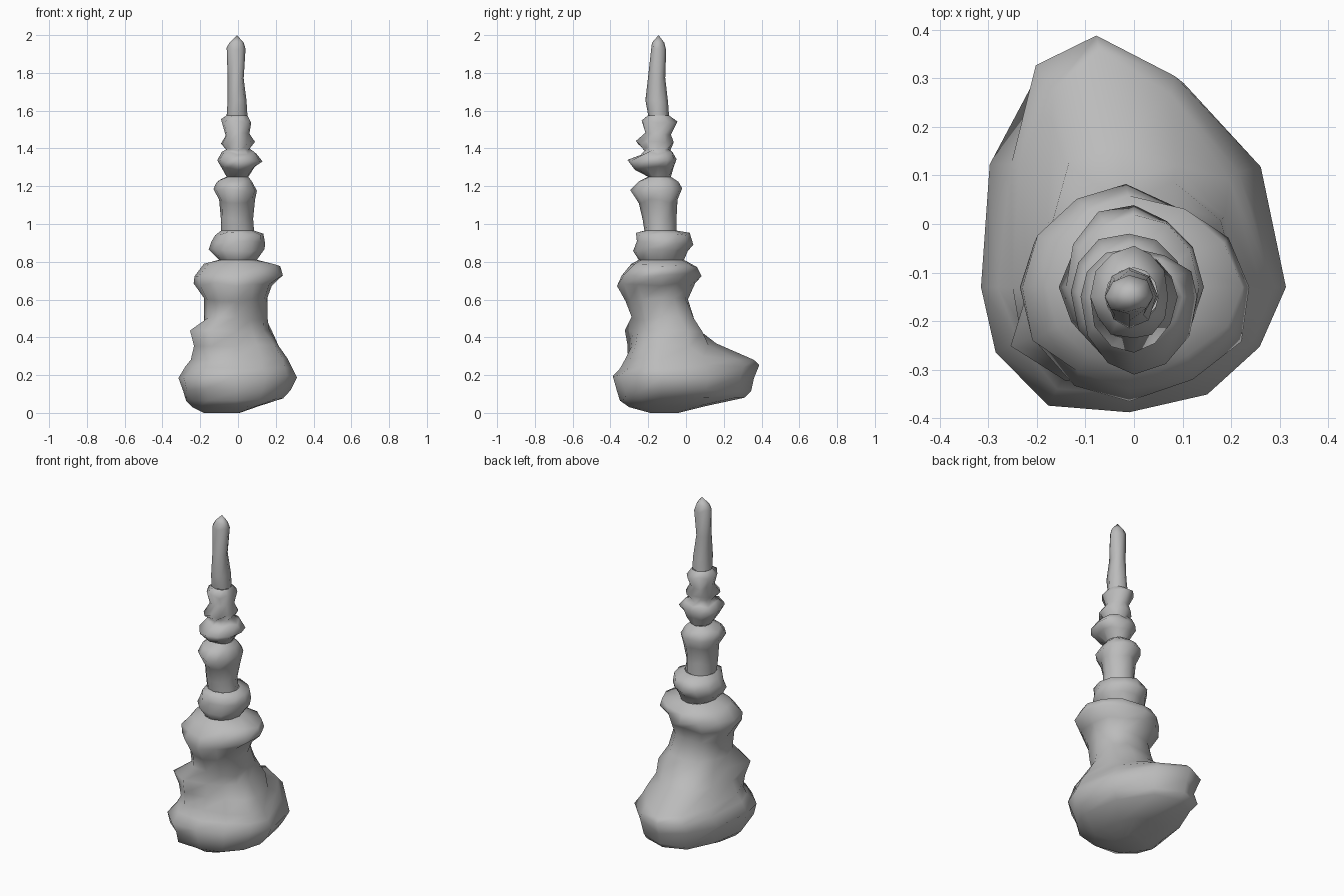
import bpy, bmesh, math, random
random.seed(4)

# one dull stone tone
STONE = bpy.data.materials.new("stone")
STONE.diffuse_color = (0.5, 0.5, 0.5, 1)

# local knobs and hollows: (angle in degrees, height, gain, angular width, height width)
KNOBS = [(223, 0.41, 0.85, 22, 0.06), (40, 0.45, 0.32, 20, 0.06), (300, 0.42, -0.08, 25, 0.12),
         (228, 0.14, 0.18, 20, 0.10), (318, 0.15, -0.10, 25, 0.12), (45, 0.26, -0.10, 25, 0.06),
         (45, 0.73, -0.12, 30, 0.06), (315, 0.73, 0.06, 25, 0.06), (45, 0.91, -0.07, 30, 0.05)]


def knob_gain(ang, z):
    g = 1.0
    for a, kz, gain, wa, wz in KNOBS:
        d = (math.degrees(ang) - a + 180) % 360 - 180
        g += gain * math.exp(-(d / wa) ** 2 - ((z - kz) / wz) ** 2)
    return g


def loft(name, rings, centre, sides=12, jitter=0.06, cap_bottom=False, tip=None):
    """Loft lopsided rings given as (z, xmin, xmax, ymin, ymax)."""
    bm = bmesh.new()
    cx, cy = centre
    loops = []
    for ring in rings:
        z, x0, x1, y0, y1 = ring
        end = ring in (rings[0], rings[-1])
        loop = []
        for i in range(sides):
            a = 2 * math.pi * i / sides
            c, s = math.cos(a), math.sin(a)
            k = 1.0 if i % (sides // 4) == 0 or end else 1 + random.uniform(-jitter, jitter)
            k *= knob_gain(a, z)
            x = cx + k * c * ((x1 - cx) if c > 0 else (cx - x0))
            y = cy + k * s * ((y1 - cy) if s > 0 else (cy - y0))
            x -= 0.2 * max(0, y - 0.05)  # rear shelf leans to the left
            dz = 0 if end else random.uniform(-0.01, 0.01)
            if z < 0.1:  # underside rises towards the back right
                dz = 0.05 * max(0, x) + 0.05 * max(0, y)
            loop.append(bm.verts.new((x, y, z + dz)))
        loops.append(loop)
    for a, b in zip(loops, loops[1:]):
        for i in range(sides):
            j = (i + 1) % sides
            bm.faces.new((a[i], a[j], b[j], b[i]))
    if cap_bottom:
        bm.faces.new(loops[0][::-1])
    if tip:
        t = bm.verts.new(tip)
        for i in range(sides):
            bm.faces.new((loops[-1][i], loops[-1][(i + 1) % sides], t))
    bmesh.ops.recalc_face_normals(bm, faces=bm.faces)
    me = bpy.data.meshes.new(name)
    bm.to_mesh(me)
    bm.free()
    me.materials.append(STONE)
    for p in me.polygons:
        p.use_smooth = True
    ob = bpy.data.objects.new(name, me)
    bpy.context.collection.objects.link(ob)
    # make sure the open tubes face outwards
    p = me.polygons[sides]
    if p.normal.x * (p.center.x - cx) + p.normal.y * (p.center.y - cy) < 0:
        me.flip_normals()
    return ob


NECK_A = (0.81, -0.10, 0.10, -0.25, -0.01)
NECK_B = (0.965, -0.09, 0.085, -0.22, -0.05)
NECK_C = (1.25, -0.06, 0.055, -0.20, -0.08)
NECK_D = (1.575, -0.06, 0.05, -0.20, -0.09)

# broad mound with rear shelf, rising to the shoulder
loft("base_mound", [
    (0.00, -0.18, 0.01, -0.19, -0.04),
    (0.03, -0.24, 0.11, -0.30, 0.10),
    (0.065, -0.275, 0.24, -0.35, 0.31),
    (0.12, -0.29, 0.28, -0.365, 0.345),
    (0.19, -0.315, 0.315, -0.388, 0.36),
    (0.245, -0.28, 0.29, -0.35, 0.39),
    (0.29, -0.25, 0.265, -0.32, 0.36),
    (0.36, -0.215, 0.215, -0.29, 0.16),
    (0.43, -0.19, 0.165, -0.285, 0.09),
    (0.50, -0.18, 0.155, -0.29, 0.045),
    (0.60, -0.18, 0.155, -0.32, 0.01),
    (0.68, -0.235, 0.18, -0.365, 0.05),
    (0.73, -0.23, 0.24, -0.34, 0.085),
    (0.78, -0.18, 0.225, -0.29, 0.06),
    NECK_A], (-0.01, -0.13), cap_bottom=True)

# swollen ring above the shoulder
loft("lower_collar", [
    NECK_A,
    (0.86, -0.155, 0.14, -0.28, 0.01),
    (0.90, -0.14, 0.145, -0.26, 0.04),
    (0.945, -0.12, 0.135, -0.265, 0.02),
    NECK_B], (0, -0.13))

# plain shaft flaring into a cap
loft("middle_shaft", [
    NECK_B,
    (1.03, -0.09, 0.08, -0.23, -0.05),
    (1.12, -0.10, 0.09, -0.25, -0.045),
    (1.18, -0.13, 0.10, -0.295, -0.02),
    (1.225, -0.115, 0.075, -0.25, -0.04),
    NECK_C], (-0.01, -0.14))

# stacked narrow collars
loft("upper_collars", [
    NECK_C,
    (1.295, -0.09, 0.09, -0.27, -0.065),
    (1.335, -0.11, 0.13, -0.31, -0.05),
    (1.375, -0.085, 0.10, -0.24, -0.065),
    (1.395, -0.06, 0.06, -0.22, -0.085),
    (1.43, -0.09, 0.09, -0.265, -0.065),
    (1.475, -0.065, 0.06, -0.215, -0.08),
    (1.545, -0.09, 0.07, -0.235, -0.045),
    NECK_D], (0, -0.15))

# slender tip
loft("spire", [
    NECK_D,
    (1.65, -0.055, 0.045, -0.215, -0.095),
    (1.78, -0.055, 0.03, -0.20, -0.11),
    (1.93, -0.06, 0.04, -0.185, -0.105),
    (1.96, -0.045, 0.03, -0.18, -0.115)],
    (-0.01, -0.15), sides=8, tip=(-0.005, -0.145, 2.0))
